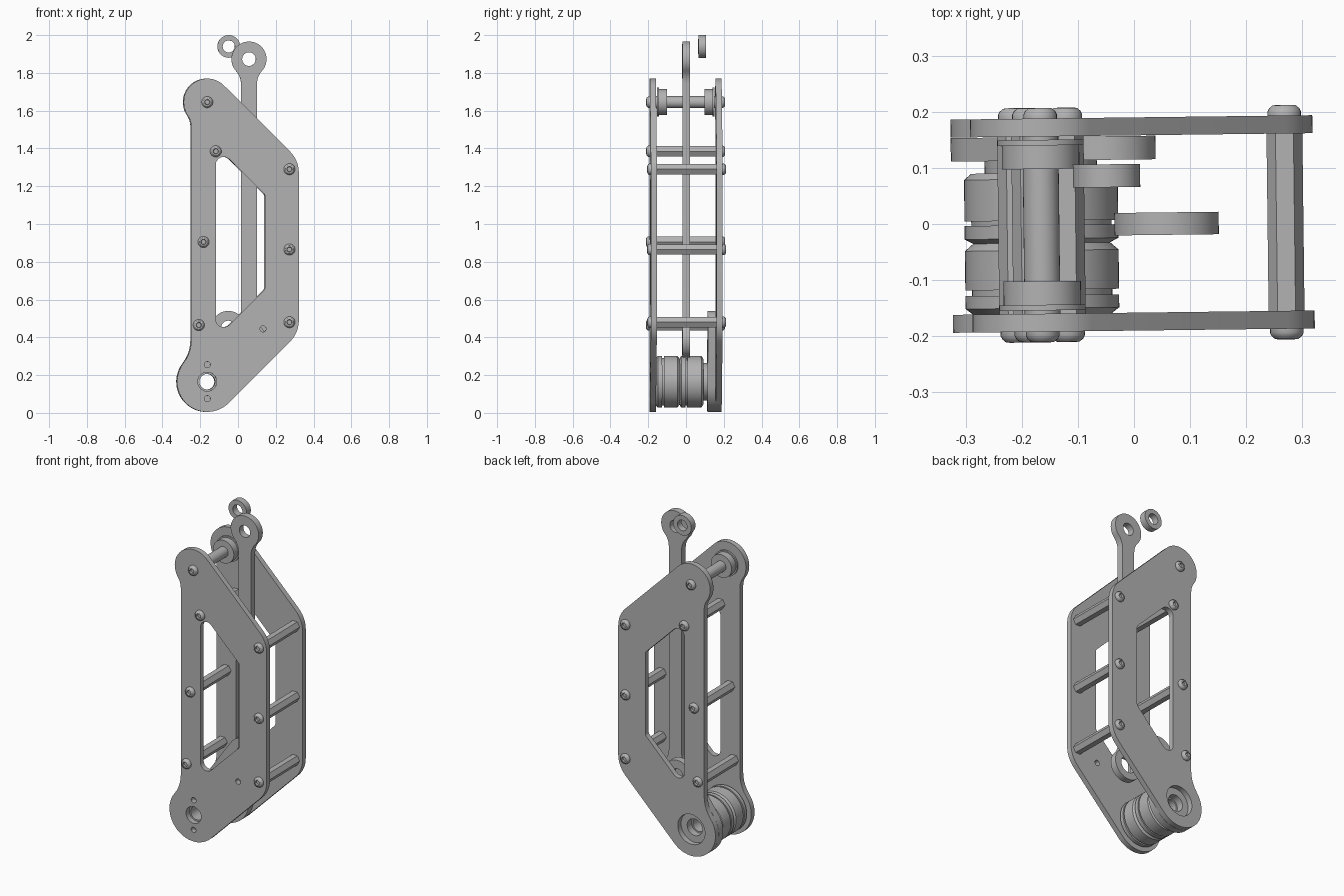
import bpy, bmesh
from math import sin, cos, acos, radians, degrees, pi, tau
from mathutils import Matrix

cube = bpy.data.objects.get("Cube")
if cube:
    bpy.data.objects.remove(cube)

grey = bpy.data.materials.new("plain grey")
grey.use_nodes = True
grey.diffuse_color = (0.45, 0.45, 0.45, 1)
grey.node_tree.nodes["Principled BSDF"].inputs["Base Color"].default_value = grey.diffuse_color

TURN = Matrix.Rotation(radians(0.7), 4, 'Z')   # slight twist of the whole assembly


def finish(name, mesh, smooth=True):
    obj = bpy.data.objects.new(name, mesh)
    bpy.context.collection.objects.link(obj)
    mesh.materials.clear()
    mesh.materials.append(grey)
    mesh.transform(TURN)
    if smooth:
        bpy.ops.object.select_all(action='DESELECT')
        obj.select_set(True)
        bpy.context.view_layer.objects.active = obj
        bpy.ops.object.shade_smooth_by_angle(angle=radians(30))
    return obj


def arc(x, z, r, start, end):
    n = max(3, int(abs(end - start) / 7))
    angles = [radians(start + (end - start) * i / n) for i in range(n + 1)]
    return [(x + r * cos(a), z + r * sin(a)) for a in angles]


def circle(x, z, r):
    return arc(x, z, r, 0, 360)[:-1]


def slab(name, outlines, y0, y1):
    """Flat plate in the xz plane; outlines after the first are holes."""
    curve = bpy.data.curves.new(name, 'CURVE')
    curve.dimensions = '2D'
    curve.fill_mode = 'BOTH'
    curve.extrude = (y1 - y0) / 2
    for points in outlines:
        spline = curve.splines.new('POLY')
        spline.points.add(len(points) - 1)
        for p, (x, z) in zip(spline.points, points):
            p.co = (x, z, 0, 1)
        spline.use_cyclic_u = True
    temp = bpy.data.objects.new("temp", curve)
    bpy.context.collection.objects.link(temp)
    graph = bpy.context.evaluated_depsgraph_get()
    mesh = bpy.data.meshes.new_from_object(temp.evaluated_get(graph))
    bpy.data.objects.remove(temp)
    mesh.transform(Matrix.Translation((0, (y0 + y1) / 2, 0)) @ Matrix.Rotation(pi / 2, 4, 'X'))
    bm = bmesh.new()
    bm.from_mesh(mesh)
    bmesh.ops.remove_doubles(bm, verts=bm.verts, dist=0.0001)
    bmesh.ops.recalc_face_normals(bm, faces=bm.faces)
    bm.to_mesh(mesh)
    bm.free()
    return finish(name, mesh)


def turned(name, x, z, profile, sides=48, tube=False):
    """Revolve (y, radius) points about an axis along y."""
    bm = bmesh.new()
    rings = [[bm.verts.new((x + r * cos(tau * i / sides), y, z + r * sin(tau * i / sides)))
              for i in range(sides)] for y, r in profile]
    pairs = list(zip(rings, rings[1:]))
    if tube:
        pairs.append((rings[-1], rings[0]))
    else:
        bm.faces.new(rings[0])
        bm.faces.new(rings[-1])
    for a, b in pairs:
        for i in range(sides):
            j = (i + 1) % sides
            bm.faces.new((a[i], a[j], b[j], b[i]))
    bmesh.ops.recalc_face_normals(bm, faces=bm.faces)
    mesh = bpy.data.meshes.new(name)
    bm.to_mesh(mesh)
    bm.free()
    return finish(name, mesh, sides > 6)


def neck(radius, half, fillet):
    """Angle at which a fillet meets a round end, and the fillet centre's reach."""
    return degrees(acos((half + fillet) / (radius + fillet))), radius + fillet


def polar(x, z, reach, angle):
    return x + reach * cos(radians(angle)), z + reach * sin(radians(angle))


# Side plates
AX, LOW, HIGH, RIGHT = -0.165, 0.165, 1.645, 0.32
low_angle, low_reach = neck(0.16, 0.085, 0.2)
high_angle, high_reach = neck(0.125, 0.085, 0.1)
outline = (arc(AX, LOW, 0.16, 180 - low_angle, 315)
           + arc(RIGHT - 0.16, 0.424 + 0.066, 0.16, -45, 0)
           + arc(RIGHT - 0.16, 1.337 - 0.066, 0.16, 0, 45)
           + arc(AX, HIGH, 0.125, 45, 180 + high_angle)
           + arc(*polar(AX, HIGH, high_reach, 180 + high_angle), 0.1, high_angle, 0)
           + arc(*polar(AX, LOW, low_reach, 180 - low_angle), 0.2, 0, -low_angle))
window = (arc(-0.078, 1.313, 0.042, 45, 180) + arc(-0.078, 0.496, 0.042, 180, 315)
          + arc(0.12, 0.663, 0.02, -45, 0) + arc(0.12, 1.147, 0.02, 0, 45))
small_holes = [circle(x, z, 0.016) for x, z in ((AX, 0.255), (AX, 0.075), (0.13, 0.445))]
slab("front_plate", [outline, window, circle(AX, LOW, 0.05)] + small_holes, -0.19, -0.158)
slab("back_plate", [outline, window, circle(AX, LOW, 0.09)], 0.158, 0.19)

# Crank link behind the roller: tangent hull of two round ends
EX, EZ = -0.05, 0.45
dx, dz = EX - AX, EZ - LOW
lean = degrees(acos(dx / (dx * dx + dz * dz) ** 0.5))
spread = degrees(acos((0.16 - 0.09) / (dx * dx + dz * dz) ** 0.5))
link = (arc(AX, LOW, 0.16, lean + spread, lean - spread + 360)
        + arc(EX, EZ, 0.09, lean - spread, lean + spread))
slab("crank_link", [link, circle(AX, LOW, 0.05), circle(EX, EZ, 0.038)], 0.115, 0.157)

# Long arm with a ring at each end
MX, TOP, BOTTOM, R, HALF, F = 0.058, 1.873, 0.385, 0.093, 0.0425, 0.1
a, reach = neck(R, HALF, F)
arm = (arc(MX, TOP, R, -a, 180 + a)
       + arc(*polar(MX, TOP, reach, 180 + a), F, a, 0)
       + arc(*polar(MX, BOTTOM, reach, 180 - a), F, 0, -a)
       + arc(MX, BOTTOM, R, 180 - a, 360 + a)
       + arc(*polar(MX, BOTTOM, reach, a), F, 180 + a, 180)
       + arc(*polar(MX, TOP, reach, -a), F, 180, 180 - a))
slab("long_arm", [arm, circle(MX, TOP, 0.036), circle(MX, BOTTOM, 0.05)], -0.02, 0.02)

# Loose ring at the top
slab("upper_ring", [circle(-0.048, 1.94, 0.06), circle(-0.048, 1.94, 0.032)], 0.066, 0.107)

# Grooved roller with a through bore
turned("grooved_roller", AX, LOW, [
    (-0.158, 0.041), (-0.158, 0.124), (-0.148, 0.137), (-0.125, 0.137), (-0.125, 0.125),
    (-0.115, 0.125), (-0.115, 0.137), (-0.045, 0.137), (-0.032, 0.122), (-0.024, 0.137),
    (0, 0.137), (0, 0.125), (0.008, 0.125), (0.008, 0.137), (0.082, 0.137),
    (0.093, 0.124), (0.093, 0.1), (0.115, 0.1), (0.115, 0.041)], 64, True)

# Upper shaft with a flanged bearing at each end
turned("upper_shaft", AX, HIGH, [(-0.158, 0.032), (0.158, 0.032)], 32)
for side, s in (("front", -1), ("back", 1)):
    turned(side + "_bearing", AX, HIGH, [
        (s * 0.1, 0.03), (s * 0.1, 0.069), (s * 0.142, 0.069),
        (s * 0.142, 0.077), (s * 0.152, 0.077), (s * 0.152, 0.03)], 48, True)

# Hex spacers and the button screws holding them
spacers = [(-0.12, 1.385), (0.27, 1.29), (-0.185, 0.905),
           (0.27, 0.865), (-0.21, 0.465), (0.27, 0.48)]
for i, (x, z) in enumerate(spacers, 1):
    turned(f"hex_spacer_{i}", x, z, [(-0.158, 0.032), (0.158, 0.032)], 6)
for i, (x, z) in enumerate(spacers + [(AX, HIGH)], 1):
    for side, s in (("front", -1), ("back", 1)):
        turned(f"{side}_screw_{i}", x, z, [
            (s * 0.188, 0.03), (s * 0.197, 0.03), (s * 0.203, 0.027), (s * 0.208, 0.021),
            (s * 0.209, 0.014), (s * 0.198, 0.012)], 24)
